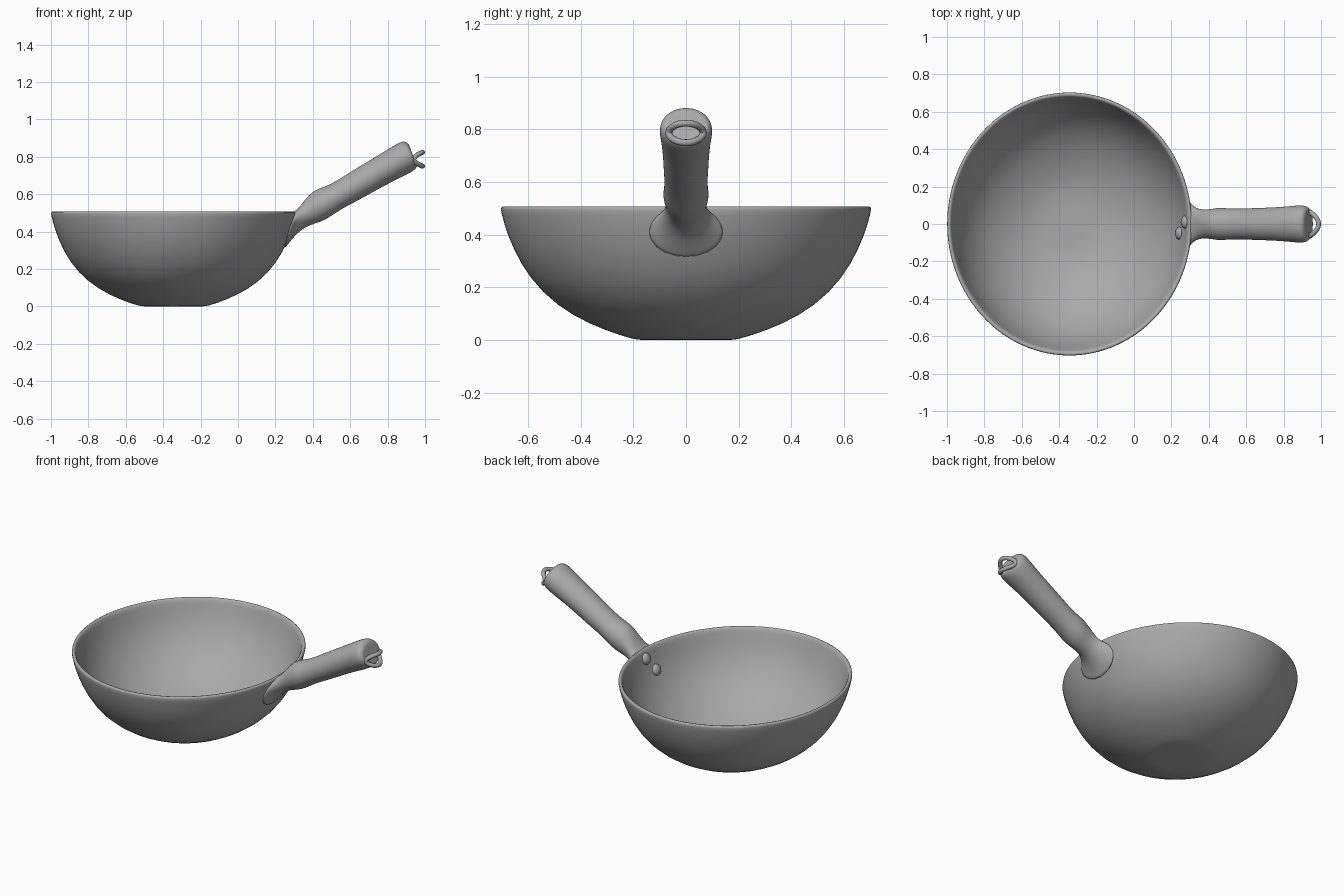
import bpy
import bmesh
from math import sin, cos, pi
from mathutils import Vector

default_cube = bpy.data.objects.get("Cube")
if default_cube:
    bpy.data.objects.remove(default_cube, do_unlink=True)

# One grey metal for the whole pan
metal = bpy.data.materials.new("grey_metal")
metal.use_nodes = True
grey = (0.4, 0.4, 0.4, 1)
metal.diffuse_color = grey
metal.node_tree.nodes["Principled BSDF"].inputs["Base Color"].default_value = grey


def ellipse(center, across, up, sides):
    """Points of an ellipse spanned by two half-axis vectors."""
    angles = [2 * pi * i / sides for i in range(sides)]
    return [center + across * cos(a) + up * sin(a) for a in angles]


def loft(name, rings, levels):
    """Skin a list of rings, cap both ends and smooth the result."""
    bm = bmesh.new()
    loops = [[bm.verts.new(p) for p in ring] for ring in rings]
    count = len(loops[0])
    for low, high in zip(loops, loops[1:]):
        for i in range(count):
            j = (i + 1) % count
            bm.faces.new((low[i], low[j], high[j], high[i]))
    bm.faces.new(loops[0])
    bm.faces.new(loops[-1])
    bmesh.ops.recalc_face_normals(bm, faces=bm.faces)
    for face in bm.faces:
        face.smooth = True
    mesh = bpy.data.meshes.new(name)
    bm.to_mesh(mesh)
    bm.free()
    obj = bpy.data.objects.new(name, mesh)
    bpy.context.collection.objects.link(obj)
    mesh.materials.append(metal)
    subdivision = obj.modifiers.new("smooth", 'SUBSURF')
    subdivision.levels = subdivision.render_levels = levels
    return obj


# Bowl: radius and height up the outside, over the rim, down the inside
profile = [(0.1, 0), (0.17, 0), (0.2, 0.003), (0.3, 0.034), (0.43, 0.09),
           (0.55, 0.18), (0.63, 0.29), (0.68, 0.4), (0.703, 0.485),
           (0.707, 0.508), (0.685, 0.51), (0.677, 0.49), (0.65, 0.4),
           (0.6, 0.3), (0.52, 0.2), (0.41, 0.12), (0.29, 0.065),
           (0.19, 0.035), (0.1, 0.03)]
squash = 0.93
bowl_x = -0.345
loft("bowl", [ellipse(Vector((bowl_x, 0, z)), Vector((r * squash, 0, 0)),
                      Vector((0, r, 0)), 64) for r, z in profile], 1)

# Handle: top x, top z, bottom x, bottom z and half width of each section
sections = [(0.285, 0.5, 0.235, 0.29, 0.17), (0.31, 0.515, 0.27, 0.335, 0.125),
            (0.335, 0.54, 0.31, 0.385, 0.09), (0.36, 0.575, 0.36, 0.425, 0.077),
            (0.4, 0.617, 0.42, 0.445, 0.08), (0.44, 0.634, 0.475, 0.465, 0.09),
            (0.5, 0.655, 0.55, 0.52, 0.081), (0.6, 0.72, 0.66, 0.575, 0.086),
            (0.75, 0.81, 0.8, 0.655, 0.09), (0.85, 0.872, 0.905, 0.705, 0.102),
            (0.885, 0.887, 0.948, 0.73, 0.1), (0.91, 0.875, 0.96, 0.75, 0.084),
            (0.92, 0.85, 0.95, 0.765, 0.06)]
rings = []
for top_x, top_z, low_x, low_z, width in sections:
    top, low = Vector((top_x, 0, top_z)), Vector((low_x, 0, low_z))
    rings.append(ellipse((top + low) / 2, Vector((0, width, 0)), (top - low) / 2, 20))
loft("handle", rings, 2)

# Hanging loop: a saddle-shaped ring joined to the handle end at its sides
curve = bpy.data.curves.new("hanging_loop", 'CURVE')
curve.dimensions = '3D'
curve.bevel_depth = 0.013
curve.bevel_resolution = 3
spline = curve.splines.new('POLY')
steps = 40
spline.points.add(steps - 1)
for i, point in enumerate(spline.points):
    a = 2 * pi * i / steps
    point.co = (0.94 + 0.047 * sin(a) ** 2, 0.065 * cos(a), 0.787 + 0.037 * sin(a), 1)
spline.use_cyclic_u = True
spline.use_smooth = True
curve.materials.append(metal)
bpy.context.collection.objects.link(bpy.data.objects.new("hanging_loop", curve))

# Rivet heads on the inside wall under the handle
for name, place in (("upper_rivet", (0.275, 0.01, 0.455)),
                    ("lower_rivet", (0.245, -0.05, 0.37))):
    bpy.ops.mesh.primitive_uv_sphere_add(segments=20, ring_count=12, radius=0.035,
                                         location=place, rotation=(0, 0.3, 0))
    rivet = bpy.context.object
    rivet.name = name
    rivet.scale.x = 0.7
    rivet.data.materials.append(metal)
    bpy.ops.object.shade_smooth()
